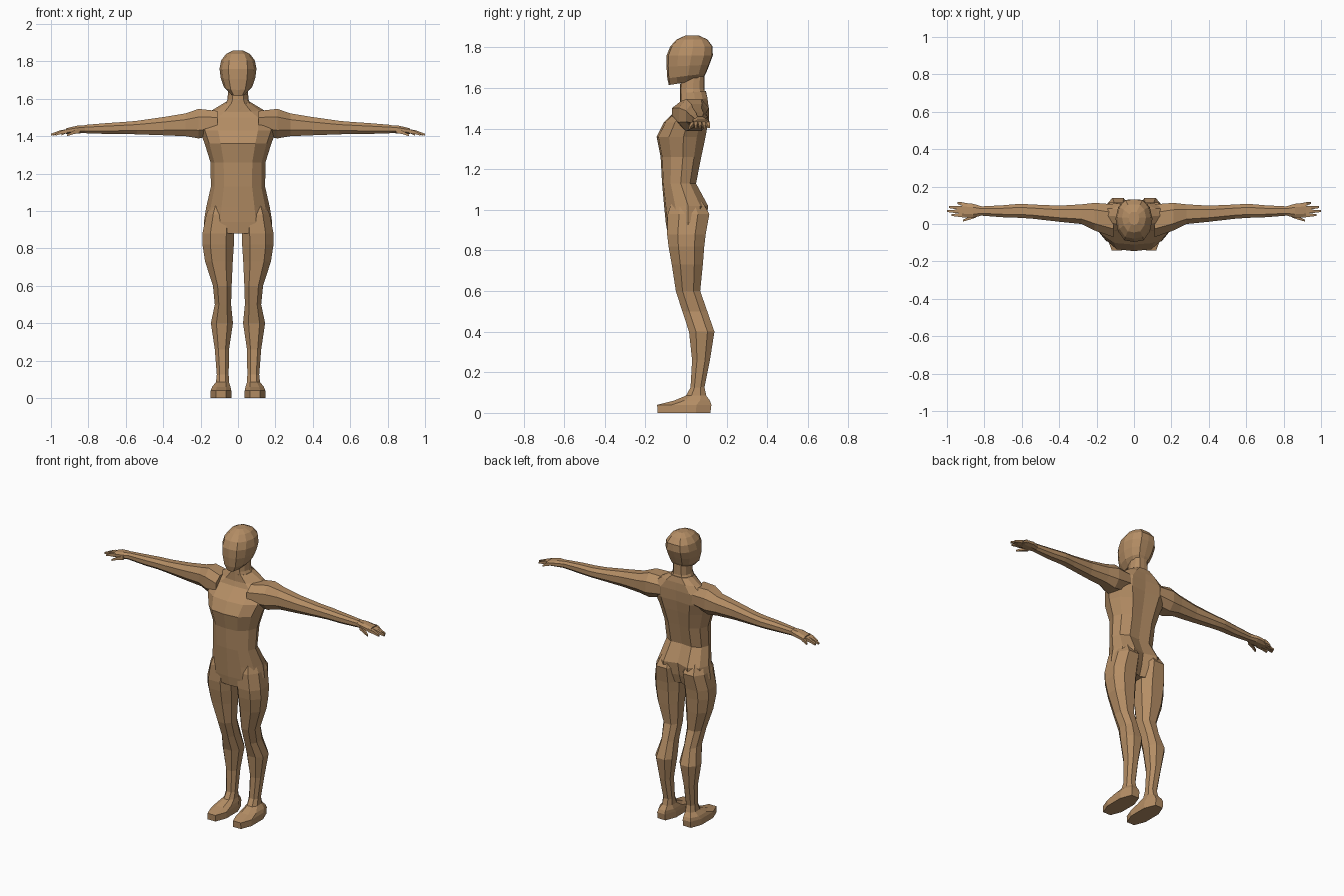
import bpy
import bmesh
from mathutils import Vector

cube = bpy.data.objects.get("Cube")
if cube:
    bpy.data.objects.remove(cube, do_unlink=True)

skin = bpy.data.materials.new("tan_skin")
skin.use_nodes = True
TAN = (0.46, 0.27, 0.13, 1)
skin.diffuse_color = TAN
shader = skin.node_tree.nodes["Principled BSDF"]
shader.inputs["Base Color"].default_value = TAN
shader.inputs["Roughness"].default_value = 0.8

# Cross-sections in the unit square
LIMB = [(-.5, -1), (.5, -1), (1, -.45), (1, .45), (.5, 1), (-.5, 1), (-1, .45), (-1, -.45)]
DIGIT = [(-1, -1), (1, -1), (1, 1), (-1, 1)]


def body_section(dip=0.0):
    """Twelve-sided mirrored outline, with an optional groove at the back."""
    side = [(.52, -.92), (.86, -.5), (1, .08), (.86, .62), (.5, .97)]
    mirrored = [(-u, v) for u, v in reversed(side)]
    return [(0, -1)] + side + [(0, 1 - dip)] + mirrored


def ring(section, box, upright=True, tilt=0.0):
    """Fit a section into (position, a_min, a_max, b_min, b_max)."""
    pos, a_min, a_max, b_min, b_max = box
    points = []
    for u, v in section:
        a = (a_min + a_max) / 2 + u * (a_max - a_min) / 2
        b = (b_min + b_max) / 2 + v * (b_max - b_min) / 2
        along = pos + tilt * v
        points.append(Vector((a, b, along) if upright else (along, a, b)))
    return points


def loft(name, rings, mirror=False):
    """Skin a chain of rings, cap both ends, and optionally mirror in x."""
    bm = bmesh.new()
    loops = [[bm.verts.new(p) for p in points] for points in rings]
    count = len(loops[0])
    for low, high in zip(loops, loops[1:]):
        for i in range(count):
            j = (i + 1) % count
            bm.faces.new((low[i], low[j], high[j], high[i]))
    bm.faces.new(loops[0][::-1])
    bm.faces.new(loops[-1])
    bmesh.ops.recalc_face_normals(bm, faces=bm.faces)
    mesh = bpy.data.meshes.new(name)
    bm.to_mesh(mesh)
    bm.free()
    mesh.materials.append(skin)
    obj = bpy.data.objects.new(name, mesh)
    bpy.context.collection.objects.link(obj)
    if mirror:
        obj.modifiers.new("Mirror", 'MIRROR').use_axis[0] = True
    return obj


def body(name, rows):
    """Rows: height, half width, front, back, back groove, tilt."""
    loft(name, [ring(body_section(dip), (z, -w, w, front, back), tilt=tilt)
                for z, w, front, back, dip, tilt in rows])


# Torso from hips to neck base
body("torso", [
    (.88, .178, -.09, .085, .4, 0),
    (.94, .183, -.10, .105, .35, 0),
    (1.02, .170, -.108, .112, .25, 0),
    (1.13, .145, -.118, .052, .1, 0),
    (1.26, .147, -.125, .078, .1, 0),
    (1.36, .178, -.145, .100, .1, 0),
    (1.43, .205, -.110, .112, .1, 0),
    (1.50, .205, -.040, .114, .1, 0),
    (1.54, .135, -.030, .108, .05, .01),
    (1.58, .070, -.030, .098, 0, .005),
])

# Neck
body("neck", [
    (1.54, .09, -.03, .105, 0, 0),
    (1.595, .056, -.03, .09, 0, 0),
    (1.67, .052, -.025, .09, 0, 0),
])

# Head with jutting chin and fuller back of the skull
body("head", [
    (1.628, .042, -.085, .080, 0, .013),
    (1.66, .075, -.092, .098, 0, .012),
    (1.71, .092, -.096, .115, 0, .005),
    (1.76, .099, -.096, .132, 0, 0),
    (1.805, .090, -.078, .131, 0, 0),
    (1.84, .064, -.045, .105, 0, 0),
    (1.858, .028, -.005, .065, 0, 0),
])

# Legs: height, inner, outer, front, back
LEG = [
    (1.04, .04, .145, -.07, .08),
    (.98, .022, .170, -.09, .115),
    (.88, .020, .190, -.093, .097),
    (.82, .022, .190, -.086, .090),
    (.73, .028, .176, -.070, .083),
    (.60, .034, .134, -.050, .070),
    (.50, .037, .124, -.018, .105),
    (.40, .027, .145, .015, .140),
    (.26, .048, .124, .030, .118),
    (.12, .050, .113, .022, .090),
]
loft("legs", [ring(LIMB, box) for box in LEG], mirror=True)

# Feet: ankle sloping forward to the toes
FOOT = [
    (.13, .050, .113, .025, .090),
    (.085, .048, .118, .000, .100),
    (.06, .040, .138, -.060, .118),
    (.04, .036, .146, -.142, .125),
    (.00, .036, .146, -.140, .120),
]
loft("feet", [ring(LIMB, box) for box in FOOT], mirror=True)

# Arms: distance out, front, back, bottom, top
ARM = [
    (.11, -.070, .105, 1.41, 1.535),
    (.21, -.035, .113, 1.388, 1.546),
    (.28, .000, .105, 1.40, 1.522),
    (.40, .012, .098, 1.405, 1.502),
    (.54, .028, .104, 1.41, 1.482),
    (.61, .033, .108, 1.412, 1.476),
    (.70, .036, .100, 1.412, 1.47),
    (.82, .045, .094, 1.416, 1.46),
]
loft("arms", [ring(LIMB, box, upright=False) for box in ARM], mirror=True)

# Palms
PALM = [
    (.81, .047, .093, 1.417, 1.459),
    (.86, .033, .108, 1.415, 1.456),
    (.92, .036, .114, 1.412, 1.442),
]
loft("palms", [ring(LIMB, box, upright=False) for box in PALM], mirror=True)


def digit(name, start, end):
    """A tapering, slightly arched finger between two points."""
    start, end = Vector(start), Vector(end)
    middle = (start + end) / 2 + Vector((0, 0, .004))
    rings = []
    for p, half in ((start, .011), (middle, .009), (end, .005)):
        box = (p.x, p.y - half, p.y + half, p.z - half, p.z + half)
        rings.append(ring(DIGIT, box, upright=False))
    loft(name, rings, mirror=True)


# Fingers and thumbs
for name, base_y, tip_y, tip_x in (("index", .047, .048, .975), ("middle", .066, .069, 1),
                                   ("ring", .085, .090, .99), ("little", .103, .113, .945)):
    digit(name + "_fingers", (.905, base_y, 1.428), (tip_x, tip_y, 1.408))
digit("thumbs", (.845, .045, 1.428), (.915, .018, 1.404))
